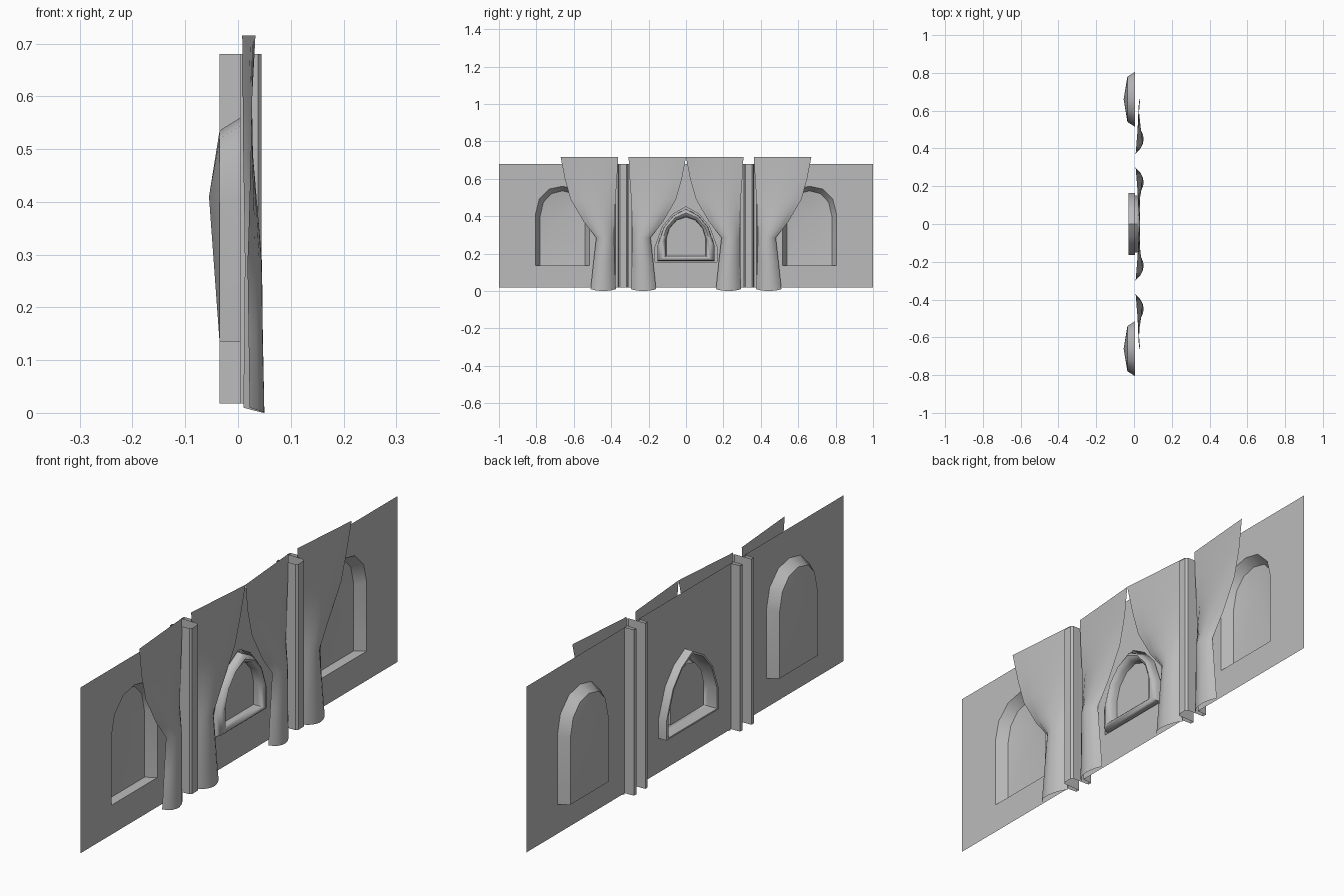
import bpy, bmesh
from math import radians, sin, pi

cube = bpy.data.objects.get("Cube")
if cube:
    bpy.data.objects.remove(cube, do_unlink=True)

stone = bpy.data.materials.new("grey_stone")
stone.use_nodes = True
stone.diffuse_color = (0.5, 0.5, 0.5, 1)
stone.node_tree.nodes["Principled BSDF"].inputs["Base Color"].default_value = (0.5, 0.5, 0.5, 1)

WALL_X, BASE, TOP = 0.005, 0.018, 0.68
PILLAR = 0.335      # distance of each pillar from the middle
NICHE = 0.66        # distance of each niche from the middle


def finish(bm, name, angle=35):
    mesh = bpy.data.meshes.new(name)
    bm.to_mesh(mesh)
    bm.free()
    mesh.materials.append(stone)
    obj = bpy.data.objects.new(name, mesh)
    bpy.context.collection.objects.link(obj)
    bpy.ops.object.select_all(action="DESELECT")
    obj.select_set(True)
    bpy.context.view_layer.objects.active = obj
    bpy.ops.object.shade_smooth_by_angle(angle=radians(angle))
    return obj


def skin(bm, rows, closed=False):
    """Join rows of points with quads."""
    vrows = [[bm.verts.new(p) for p in row] for row in rows]
    for a, b in zip(vrows, vrows[1:]):
        n = len(a)
        for i in range(n if closed else n - 1):
            j = (i + 1) % n
            bm.faces.new((a[i], a[j], b[j], b[i]))
    return vrows


def arch(half, centre=0):
    """Mirror half an arch, foot to crown, into a closed outline."""
    pts = half + [(-y, z) for y, z in reversed(half[:-1])]
    return [(y + centre, z) for y, z in pts]


def wall(name, y0, y1, hole):
    bm = bmesh.new()
    for loop in ([(y0, BASE), (y1, BASE), (y1, TOP), (y0, TOP)], hole):
        vs = [bm.verts.new((WALL_X, y, z)) for y, z in loop]
        for a, b in zip(vs, vs[1:] + vs[:1]):
            bm.edges.new((a, b))
    bmesh.ops.triangle_fill(bm, edges=bm.edges[:], use_beauty=True, normal=(1, 0, 0))
    finish(bm, name)


niche_rim = [(.145, .135), (.145, .41), (.125, .49), (.07, .545), (0, .56)]
niche_back = [(.12, .135), (.12, .40), (.102, .475), (.06, .52), (0, .535)]
window_rim = [(.165, .155), (.165, .235), (.125, .345), (.07, .41), (0, .45)]
window_glass = [(.105, .187), (.105, .28), (.088, .335), (.05, .378), (0, .395)]

# Central wall and its pointed window
wall("centre_wall", -.29, .29, arch(window_rim))
bm = bmesh.new()
moulding = [(0, WALL_X), (0, -.03), (.2, -.03), (.22, .012), (.36, .026),
            (.58, .032), (.8, .026), (.95, .012), (1, -.005)]
rows = [[(x, a[0] + (b[0] - a[0]) * t, a[1] + (b[1] - a[1]) * t)
         for a, b in zip(arch(window_rim), arch(window_glass))] for t, x in moulding]
bm.faces.new(skin(bm, rows, True)[-1])
bmesh.ops.recalc_face_normals(bm, faces=bm.faces[:])
finish(bm, "window_frame", 50)


def curtain(name, centre, way):
    """A drape: near and far edge, their depth, and the bulge at each height."""
    drape = [(.715, .028, .335, .008, .033, 0),
             (.60, .034, .313, .009, .027, .004),
             (.49, .042, .282, .01, .024, .01),
             (.37, .048, .212, .012, .021, .022),
             (.285, .05, .145, .013, .018, .03),
             (.15, .046, .16, .012, .02, .031),
             (.01, .04, .175, .01, .022, .034)]
    n = 8
    rows = []
    for z, near, far, xn, xf, bulge in drape:
        row = []
        for i in range(n + 1):
            t = i / n
            swell = sin(pi * t) ** .7 if 0 < i < n else 0
            drop = .01 * swell if z < .1 else 0
            row.append((xn + (xf - xn) * t + bulge * swell,
                        centre + way * (near + (far - near) * t), z - drop))
        rows.append(row)
    bm = bmesh.new()
    skin(bm, rows if way < 0 else [r[::-1] for r in rows])
    finish(bm, name, 60)


for side, label in ((-1, "front"), (1, "back")):
    # Side wall with a recessed niche
    rim, back = arch(niche_rim, side * NICHE), arch(niche_back, side * NICHE)
    ends = sorted((side * .38, side * 1.0))
    wall(label + "_wall", ends[0], ends[1], rim)
    bm = bmesh.new()
    loop = skin(bm, [[(WALL_X, y, z) for y, z in rim], [(-.035, y, z) for y, z in back]], True)[-1]
    tip = bm.verts.new((-.055, side * NICHE, .41))
    for a, b in zip(loop, loop[1:] + loop[:1]):
        bm.faces.new((a, b, tip))
    bmesh.ops.recalc_face_normals(bm, faces=bm.faces[:])
    finish(bm, label + "_niche")

    # Hollow pillar set between two grooves
    half = [(WALL_X, .045), (-.035, .043), (-.035, .028), (.038, .026), (.045, .018)]
    plan = half + [(x, -u) for x, u in reversed(half)]
    bm = bmesh.new()
    skin(bm, [[(x, side * PILLAR + u, z) for x, u in plan] for z in (BASE, TOP)])
    finish(bm, label + "_pillar")

    # Tied drapes on both sides of the pillar
    curtain(label + "_outer_curtain", side * PILLAR, side)
    curtain(label + "_inner_curtain", side * PILLAR, -side)
